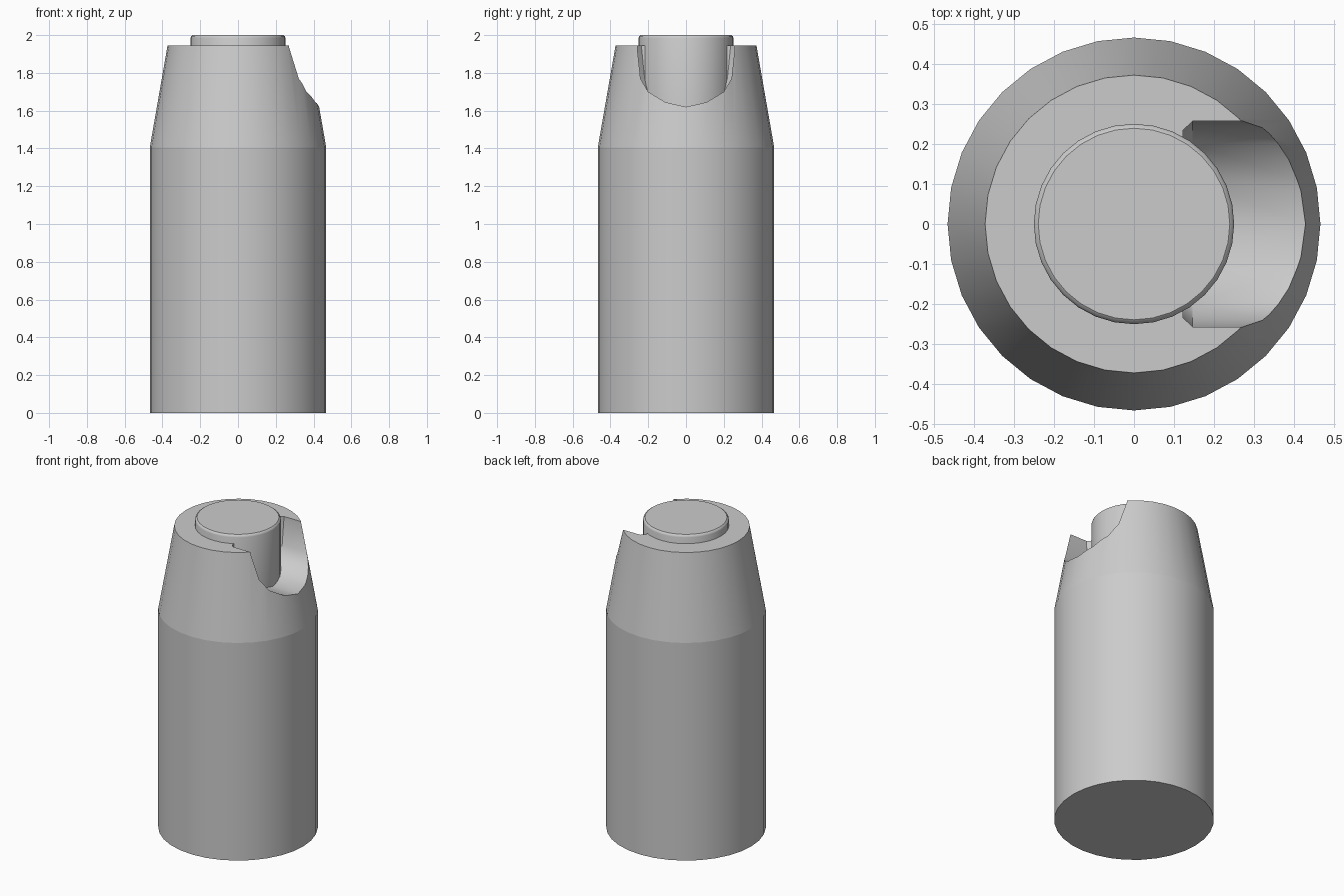
import bpy, bmesh, math

if "Cube" in bpy.data.objects:
    bpy.data.objects.remove(bpy.data.objects["Cube"])

SIDES = 32


def add_object(name, bm):
    bmesh.ops.recalc_face_normals(bm, faces=bm.faces)
    mesh = bpy.data.meshes.new(name)
    bm.to_mesh(mesh)
    bm.free()
    obj = bpy.data.objects.new(name, mesh)
    bpy.context.collection.objects.link(obj)
    return obj


def loft(bm, rings):
    """Closed solid through equal-length rings of points."""
    loops = [[bm.verts.new(p) for p in ring] for ring in rings]
    n = len(loops[0])
    for a, b in zip(loops, loops[1:]):
        for i in range(n):
            j = (i + 1) % n
            bm.faces.new((a[i], a[j], b[j], b[i]))
    bm.faces.new(loops[0][::-1])
    bm.faces.new(loops[-1])


def lathe(name, profile):
    bm = bmesh.new()
    angles = [2 * math.pi * i / SIDES for i in range(SIDES)]
    loft(bm, [[(r * math.cos(a), r * math.sin(a), z) for a in angles]
              for r, z in profile])
    return add_object(name, bm)


def activate(obj):
    bpy.ops.object.select_all(action='DESELECT')
    obj.select_set(True)
    bpy.context.view_layer.objects.active = obj


# Straight body with tapered shoulder and flat rim
body = lathe("body", [(0.467, 0), (0.467, 1.405), (0.373, 1.945)])

# Central plug, with a softened top edge
plug = lathe("plug", [(0.251, 1.55), (0.251, 1.985), (0.248, 1.994), (0.24, 2.0)])

# U-shaped notch cutter, opening towards +x with chamfered inner corners
half = [(0.258, 2.1), (0.258, 1.93), (0.241, 1.77), (0.2, 1.70), (0.11, 1.645)]
section = half + [(0, 1.62)] + [(-y, z) for y, z in reversed(half)]
bm = bmesh.new()
loft(bm, [[(x, y * s, z) for y, z in section]
          for x, s in ((0.123, 0.91), (0.147, 1.0), (0.7, 1.0))])
cutter = add_object("notch_cutter", bm)
cutter.hide_render = True

# Cut the notch into the shoulder
mod = body.modifiers.new("notch", 'BOOLEAN')
mod.operation = 'DIFFERENCE'
mod.solver = 'EXACT'
mod.object = cutter
activate(body)
bpy.ops.object.modifier_apply(modifier=mod.name)
bpy.data.objects.remove(cutter)

# Smooth shading, with a crisp crease where the shoulder starts
for obj in (body, plug):
    activate(obj)
    bpy.ops.object.shade_smooth_by_angle(angle=math.radians(35))
for edge in body.data.edges:
    if all(abs(body.data.vertices[v].co.z - 1.405) < 0.001 for v in edge.vertices):
        edge.use_edge_sharp = True
